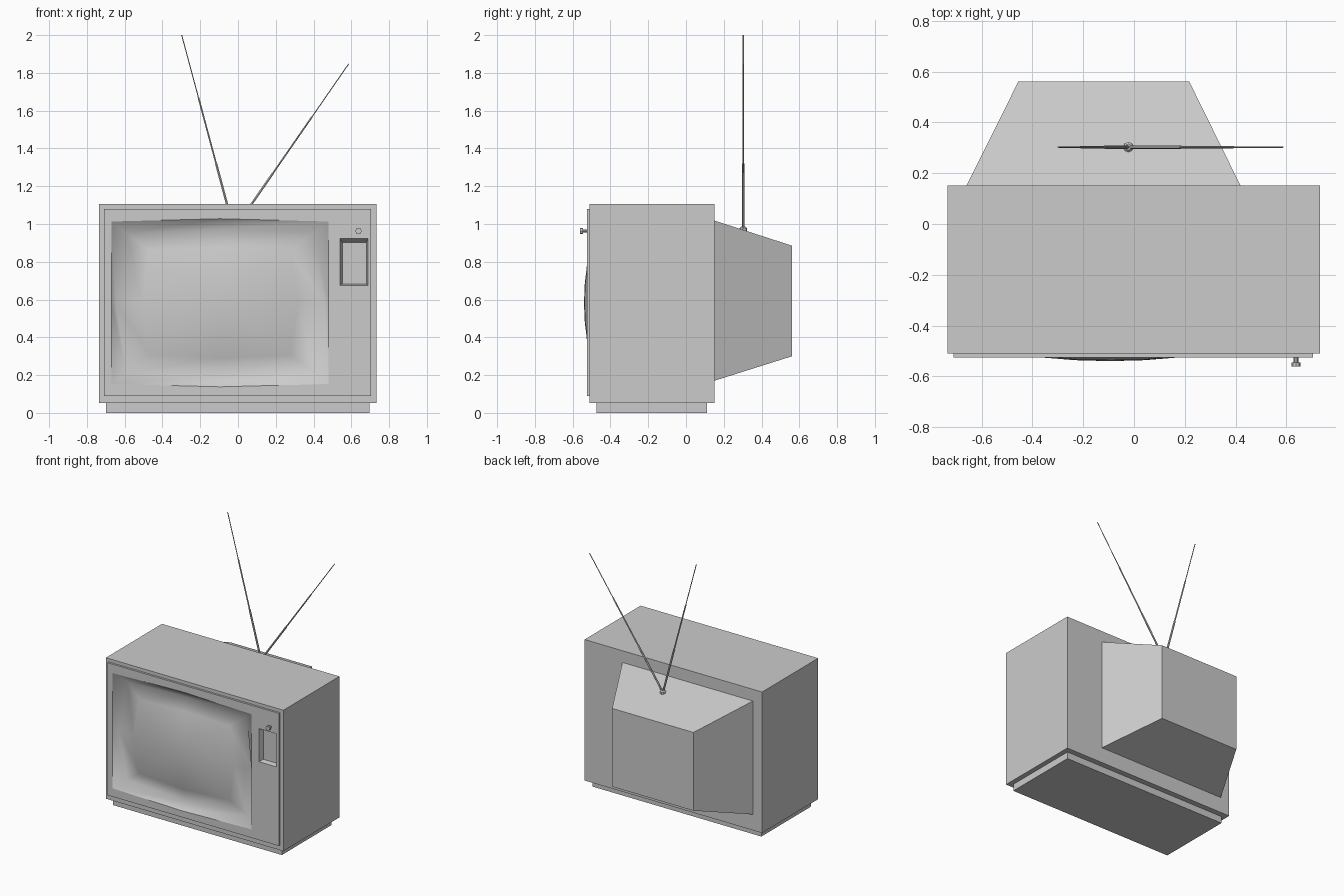
import bpy, bmesh, math
from mathutils import Vector

cube = bpy.data.objects.get("Cube")
if cube:
    bpy.data.objects.remove(cube, do_unlink=True)

GREY = (0.6, 0.6, 0.6, 1.0)
grey = bpy.data.materials.new("plain grey")
grey.use_nodes = True
grey.diffuse_color = GREY
grey.node_tree.nodes["Principled BSDF"].inputs["Base Color"].default_value = GREY


def finish(name, bm):
    mesh = bpy.data.meshes.new(name)
    bm.to_mesh(mesh)
    bm.free()
    mesh.materials.append(grey)
    obj = bpy.data.objects.new(name, mesh)
    bpy.context.collection.objects.link(obj)
    return obj


def bridge(bm, a, b):
    for i in range(len(a)):
        j = (i + 1) % len(a)
        bm.faces.new((a[i], a[j], b[j], b[i]))


def loft(name, rings):
    """Closed solid through a list of matching outlines."""
    bm = bmesh.new()
    loops = [[bm.verts.new(p) for p in ring] for ring in rings]
    for a, b in zip(loops, loops[1:]):
        bridge(bm, a, b)
    bm.faces.new(loops[0])
    bm.faces.new(loops[-1])
    bmesh.ops.recalc_face_normals(bm, faces=bm.faces)
    return finish(name, bm)


def rect(x0, x1, z0, z1, y):
    return [(x0, y, z0), (x1, y, z0), (x1, y, z1), (x0, y, z1)]


def box(name, x0, x1, y0, y1, z0, z1):
    return loft(name, [rect(x0, x1, z0, z1, y0), rect(x0, x1, z0, z1, y1)])


def rod(name, stations, sides=8):
    """Round solid through (point, radius) stations along a straight line."""
    axis = stations[-1][0] - stations[0][0]
    turn = axis.to_track_quat('Z', 'Y')
    rings = []
    for centre, r in stations:
        angles = [math.tau * i / sides for i in range(sides)]
        rings.append([centre + turn @ Vector((r * math.cos(a), r * math.sin(a), 0))
                      for a in angles])
    return loft(name, rings)


def cut(obj, cutter):
    mod = obj.modifiers.new("cut", 'BOOLEAN')
    mod.operation = 'DIFFERENCE'
    mod.solver = 'EXACT'
    mod.object = cutter
    bpy.context.view_layer.objects.active = obj
    bpy.ops.object.modifier_apply(modifier=mod.name)


# Cabinet, plinth, front panel and tapered tube housing
cabinet = box("cabinet", -0.735, 0.732, -0.51, 0.152, 0.052, 1.105)
box("plinth", -0.70, 0.695, -0.475, 0.11, 0.0, 0.055)
panel = box("front_panel", -0.71, 0.705, -0.525, -0.50, 0.09, 1.08)
loft("tube_housing", [rect(-0.66, 0.42, 0.17, 1.018, 0.15),
                      rect(-0.455, 0.217, 0.30, 0.885, 0.562)])

# Screen outlines: corners and bowed midpoints around the screen centre
CX, CZ, FRONT = -0.095, 0.583, -0.525


def outline(corner, mid, y_corner, y_mid, scale=1.0):
    pts = []
    for sx, sz in ((-1, -1), (0, -1), (1, -1), (1, 0), (1, 1), (0, 1), (-1, 1), (-1, 0)):
        half = corner if sx and sz else mid
        y = y_corner if sx and sz else y_mid
        pts.append((CX + sx * half[0] * scale, y, CZ + sz * half[1] * scale))
    return pts


OUTER = ((0.575, 0.43), (0.575, 0.445))
INNER = ((0.495, 0.368), (0.55, 0.39))

# Openings for the screen and the control pocket
screen_cutter = loft("screen_cutter", [outline(*OUTER, y, y) for y in (-0.6, -0.42)])
pocket = (0.54, 0.687, 0.675, 0.922)
pocket_cutter = loft("pocket_cutter", [rect(*pocket, -0.56), rect(*pocket, FRONT),
                                       rect(0.552, 0.68, 0.683, 0.902, -0.49)])
for cutter in (screen_cutter, pocket_cutter):
    for body in (cabinet, panel):
        cut(body, cutter)
    bpy.data.objects.remove(cutter, do_unlink=True)

# Sloping bezel and domed glass in one smooth sheet
bm = bmesh.new()
PEAK = -0.54
rings = [outline(*OUTER, FRONT, FRONT)]
for t in (1.0, 0.75, 0.5, 0.25):
    rings.append(outline(*INNER, PEAK + 0.075 * t * t, PEAK + 0.06 * t * t, t))
loops = [[bm.verts.new(p) for p in ring] for ring in rings]
for a, b in zip(loops, loops[1:]):
    bridge(bm, a, b)
centre = bm.verts.new((CX, PEAK, CZ))
for i, v in enumerate(loops[-1]):
    bm.faces.new((v, loops[-1][(i + 1) % 8], centre))
bm.normal_update()
for face in bm.faces:
    face.smooth = True
    if face.normal.y > 0:
        face.normal_flip()
finish("screen", bm)

# Knob with a narrow stem
knob = [(-0.515, 0.009), (-0.546, 0.009), (-0.546, 0.017), (-0.562, 0.017)]
rod("knob", [(Vector((0.638, y, 0.963)), r) for y, r in knob])

# Antenna hub and two telescoping rods
hub = Vector((-0.022, 0.303, 0.97))
rod("antenna_hub", [(hub + Vector((0, 0, z)), r)
                    for z, r in ((-0.015, 0.02), (0.008, 0.02), (0.016, 0.012))])
steps = [(0, 0.007), (0.34, 0.007), (0.34, 0.005), (0.68, 0.005), (0.68, 0.003), (1, 0.003)]
for side, tip in (("right", (-0.298, 0.303, 2.0)), ("left", (0.586, 0.303, 1.848))):
    rod(side + "_antenna", [(hub.lerp(Vector(tip), t), r) for t, r in steps], 6)
